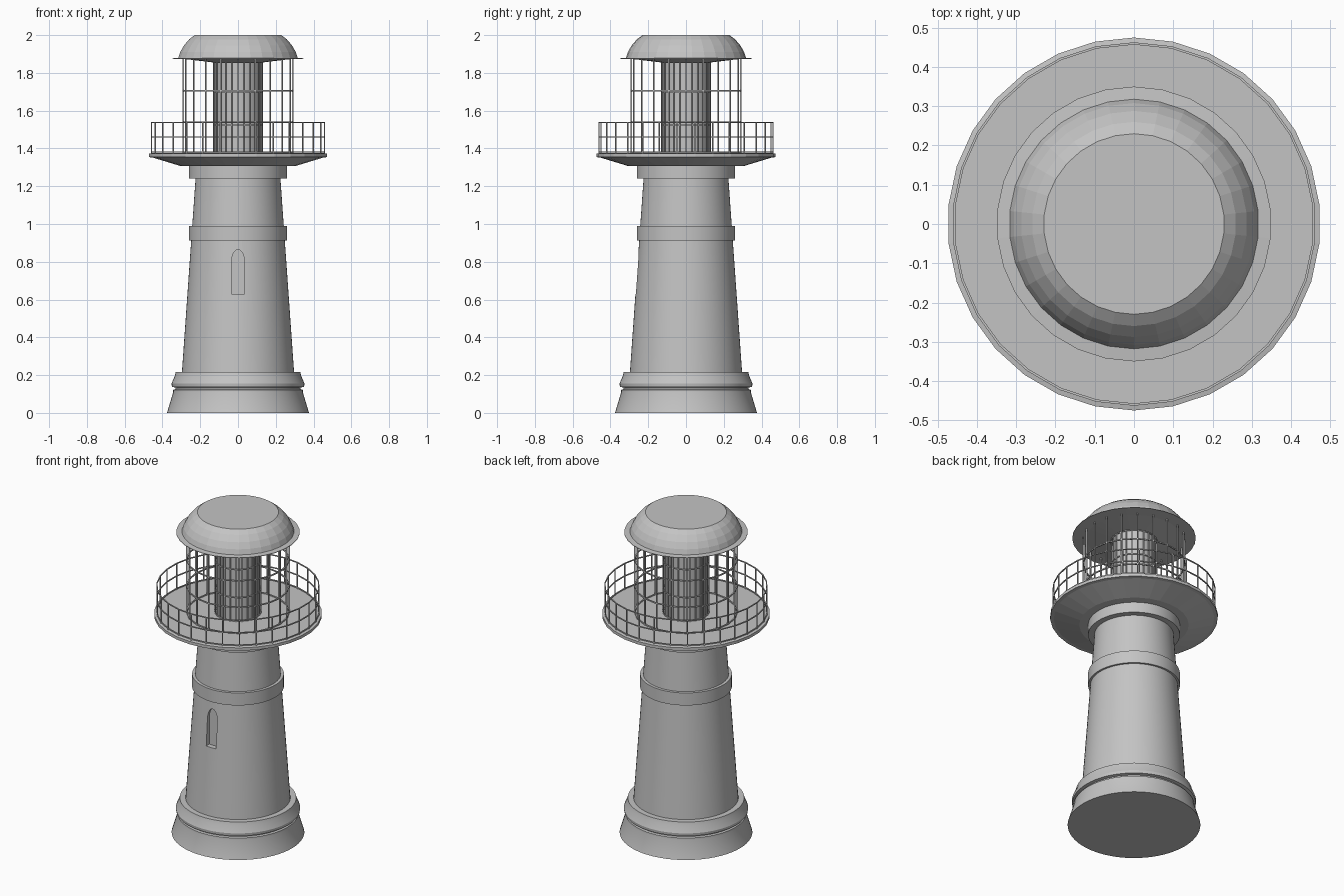
import bpy, bmesh, math
from mathutils import Matrix, Vector

if "Cube" in bpy.data.objects:
    bpy.data.objects.remove(bpy.data.objects["Cube"])

stone = bpy.data.materials.new("plain_grey")
stone.diffuse_color = (0.55, 0.55, 0.55, 1)
stone.use_nodes = True
stone.node_tree.nodes["Principled BSDF"].inputs["Base Color"].default_value = stone.diffuse_color


def finish(name, bm, smooth=0):
    bmesh.ops.recalc_face_normals(bm, faces=bm.faces[:])
    me = bpy.data.meshes.new(name)
    bm.to_mesh(me)
    bm.free()
    ob = bpy.data.objects.new(name, me)
    bpy.context.collection.objects.link(ob)
    me.materials.append(stone)
    if smooth:
        bpy.ops.object.select_all(action='DESELECT')
        ob.select_set(True)
        bpy.context.view_layer.objects.active = ob
        bpy.ops.object.shade_smooth_by_angle(angle=math.radians(smooth))
    return ob


def revolve(bm, profile, n, loop=False):
    """Revolve (radius, z) points; cap the ends, or close the section if loop."""
    rings = [[bm.verts.new((r * math.sin(2 * math.pi * i / n),
                            r * math.cos(2 * math.pi * i / n), z))
              for i in range(n)] for r, z in profile]
    pairs = list(zip(rings, rings[1:]))
    if loop:
        pairs.append((rings[-1], rings[0]))
    else:
        bm.faces.new(rings[0])
        bm.faces.new(rings[-1])
    for a, b in pairs:
        for i in range(n):
            j = (i + 1) % n
            bm.faces.new((a[i], a[j], b[j], b[i]))


def lathe(name, profile, n=64, smooth=25):
    bm = bmesh.new()
    revolve(bm, profile, n)
    return finish(name, bm, smooth)


def cage(name, r, z0, z1, bars, hoops, t):
    """Round cage of thin upright bars and horizontal hoops."""
    bm = bmesh.new()
    for i in range(bars):
        a = 2 * math.pi * i / bars
        m = (Matrix.Rotation(a, 4, 'Z') @ Matrix.Translation((0, r, (z0 + z1) / 2))
             @ Matrix.Diagonal((t, t, z1 - z0, 1)))
        bmesh.ops.create_cube(bm, size=1, matrix=m)
    h = t / 2
    for z in hoops:
        revolve(bm, [(r - h, z - h), (r + h, z - h), (r + h, z + h), (r - h, z + h)],
                bars, loop=True)
    return finish(name, bm)


# Plinth and base moulding
lathe("plinth", [(.376, 0), (.343, .11), (.343, .122), (.332, .126), (.332, .134),
                 (.35, .138), (.352, .155), (.335, .195), (.33, .216), (.29, .216)])

# Tapered tower
tower = lathe("tower", [(.298, .2), (.224, 1.25)])

# Arched window recess cut into the front
bm = bmesh.new()
w, spring, top = .034, .8, .865
pts = [(-w, .63), (w, .63)]
pts += [(w * math.cos(a), spring + (top - spring) * math.sin(a))
        for a in [math.pi * k / 8 for k in range(9)]]
face = bm.faces.new([bm.verts.new((x, -.4, z)) for x, z in pts])
ext = bmesh.ops.extrude_face_region(bm, geom=[face])
bmesh.ops.translate(bm, vec=Vector((0, .165, 0)),
                    verts=[g for g in ext["geom"] if isinstance(g, bmesh.types.BMVert)])
cutter = finish("window_cutter", bm)
cutter.hide_render = True
mod = tower.modifiers.new("window", 'BOOLEAN')
mod.operation = 'DIFFERENCE'
mod.solver = 'EXACT'
mod.object = cutter
bpy.context.view_layer.objects.active = tower
bpy.ops.object.modifier_apply(modifier=mod.name)
bpy.data.objects.remove(cutter)

# Bands round the tower
lathe("middle_band", [(.235, .912), (.26, .912), (.26, .99), (.235, .99)])
lathe("upper_collar", [(.22, 1.242), (.26, 1.242), (.26, 1.315), (.22, 1.315)])

# Gallery deck with flared underside
lathe("gallery_deck", [(.24, 1.306), (.31, 1.308), (.455, 1.352), (.475, 1.354),
                       (.475, 1.372), (.46, 1.375)], 30, 0)

# Gallery railing
cage("gallery_railing", .46, 1.37, 1.54, 30, (1.382, 1.46, 1.538), .006)

# Lantern cage, core and its close-set bars
cage("lantern_cage", .29, 1.37, 1.875, 20, (1.378, 1.54, 1.705), .007)
lathe("lantern_core", [(.122, 1.37), (.122, 1.87)], 32)
cage("lantern_core_bars", .13, 1.37, 1.87, 24, (1.38, 1.525, 1.7, 1.855), .006)

# Roof: flat brim, domed shoulder, flat top
lathe("lantern_roof", [(.13, 1.855), (.27, 1.872), (.35, 1.874), (.35, 1.877),
                       (.318, 1.88), (.308, 1.91), (.288, 1.945), (.26, 1.978),
                       (.23, 2.0)], 30, 0)
